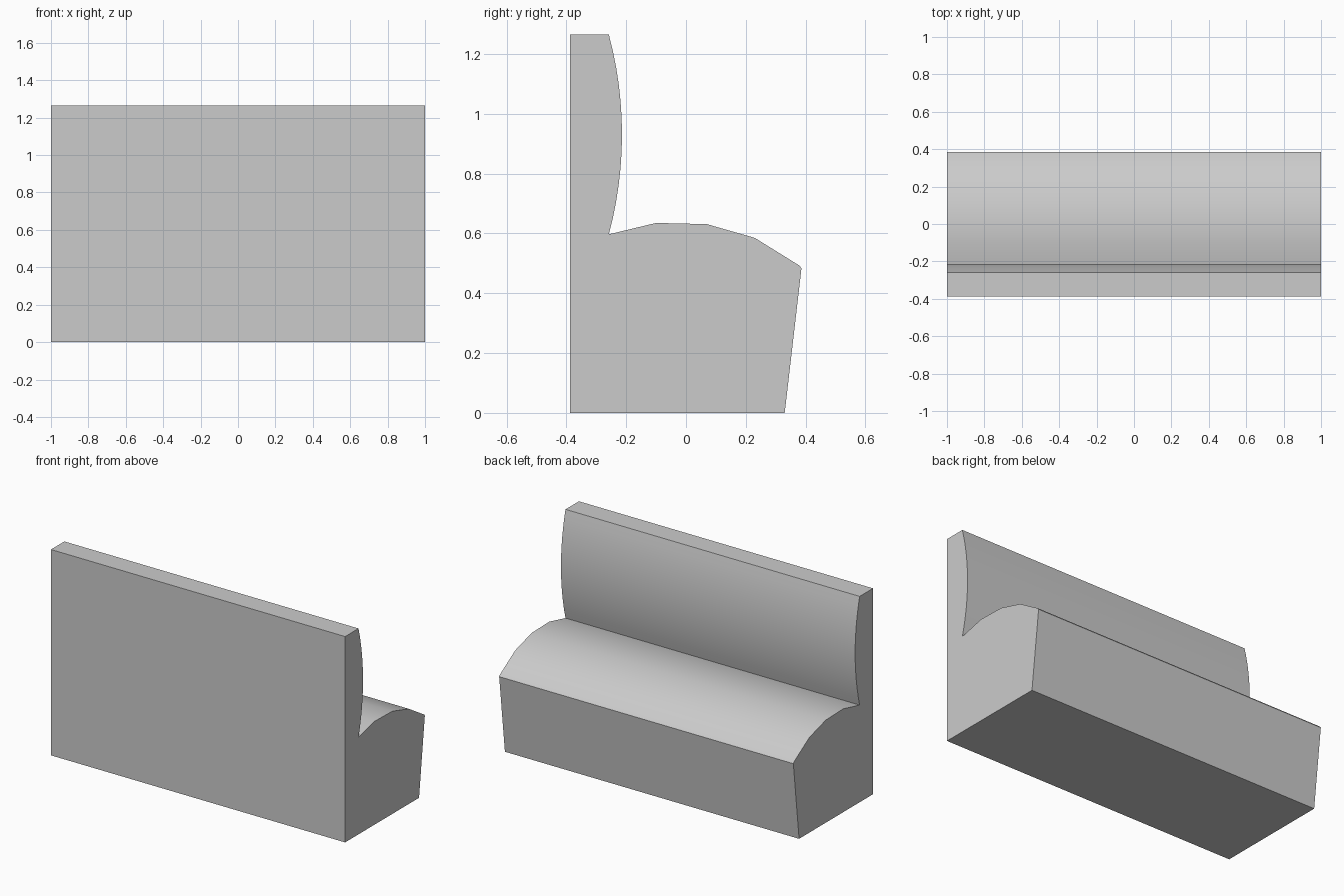
import bpy
import bmesh
import math

cube = bpy.data.objects.get("Cube")
if cube:
    bpy.data.objects.remove(cube, do_unlink=True)

HALF_LENGTH = 1.0
BACK_Y, CREASE_Y = -0.388, -0.258
TOP_Z, CREASE_Z = 1.265, 0.597

# Upholstery colour
grey = bpy.data.materials.new("plain grey")
grey.use_nodes = True
colour = (0.6, 0.6, 0.6, 1.0)
grey.diffuse_color = colour
grey.node_tree.nodes["Principled BSDF"].inputs["Base Color"].default_value = colour


def bulge(y, z0, z1, depth, steps):
    """Circular arc between two heights at y, swelling towards +y by depth."""
    half = abs(z1 - z0) / 2
    radius = (half * half + depth * depth) / (2 * depth)
    sweep = math.asin(half / radius)
    points = []
    for i in range(steps + 1):
        a = sweep * (1 - 2 * i / steps)
        points.append((y + depth - radius * (1 - math.cos(a)),
                       (z0 + z1) / 2 + radius * math.sin(a)))
    return points


def extrude_profile(name, profile):
    """Sweep a (y, z) outline along the whole length."""
    bm = bmesh.new()
    face = bm.faces.new([bm.verts.new((-HALF_LENGTH, y, z)) for y, z in profile])
    swept = bmesh.ops.extrude_face_region(bm, geom=[face])["geom"]
    moved = [v for v in swept if isinstance(v, bmesh.types.BMVert)]
    bmesh.ops.translate(bm, verts=moved, vec=(2 * HALF_LENGTH, 0, 0))
    bmesh.ops.recalc_face_normals(bm, faces=bm.faces)
    mesh = bpy.data.meshes.new(name)
    bm.to_mesh(mesh)
    bm.free()
    mesh.materials.append(grey)
    obj = bpy.data.objects.new(name, mesh)
    bpy.context.collection.objects.link(obj)
    return obj


# Padded backrest, crowned seat cushion and raked kick panel in one outline
backrest = bulge(CREASE_Y, CREASE_Z, TOP_Z, 0.044, 12)
seat = [(-0.1, 0.635), (0.07, 0.631), (0.23, 0.585), (0.38, 0.492), (0.386, 0.483)]
base = [(0.33, 0), (BACK_Y, 0), (BACK_Y, TOP_Z)]
bench = extrude_profile("banquette_bench", backrest + seat + base)

# Smooth cushions, crisp corners
bpy.ops.object.select_all(action="DESELECT")
bench.select_set(True)
bpy.context.view_layer.objects.active = bench
bpy.ops.object.shade_smooth_by_angle(angle=math.radians(30))
